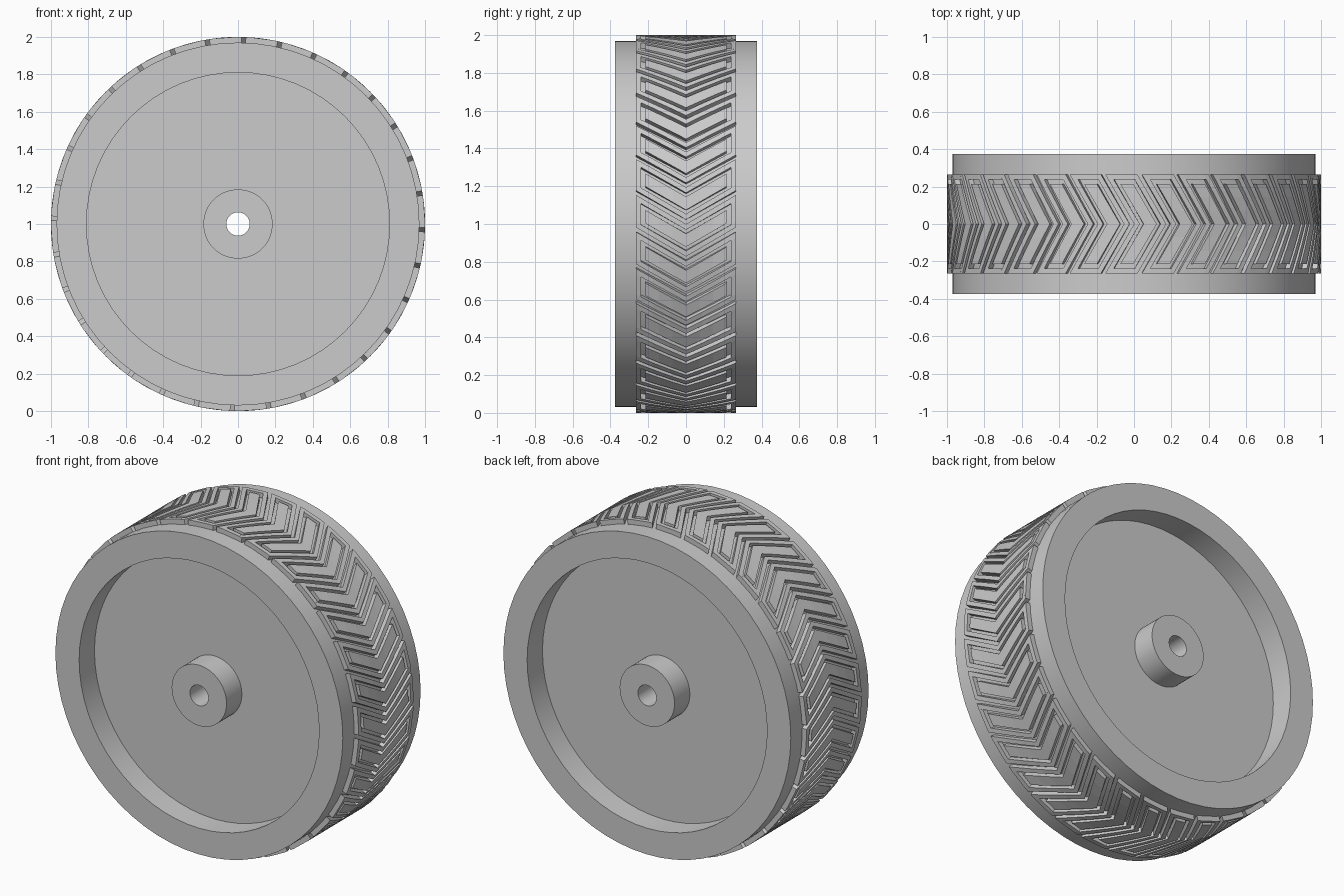
import bpy, bmesh, math

cube = bpy.data.objects.get("Cube")
if cube:
    bpy.data.objects.remove(cube)

mat = bpy.data.materials.new("light grey")
mat.use_nodes = True
GREY = (0.6, 0.6, 0.6, 1)
mat.diffuse_color = GREY
mat.node_tree.nodes["Principled BSDF"].inputs["Base Color"].default_value = GREY

BODY_R, TREAD_R, TREAD_W = 0.97, 1.0, 0.265
PERIODS = 32
STEP = math.tau / PERIODS
SWEEP = 0.155               # how far the chevron tip leads its ends
START = math.radians(2.4)   # leading edge of the first block at the side


def on_wheel(angle, y, r):
    """Point on the wheel, angle measured clockwise from the top."""
    return (r * math.sin(angle), y, 1 + r * math.cos(angle))


def finish(bm, name):
    bmesh.ops.recalc_face_normals(bm, faces=bm.faces)
    mesh = bpy.data.meshes.new(name)
    bm.to_mesh(mesh)
    bm.free()
    mesh.materials.append(mat)
    obj = bpy.data.objects.new(name, mesh)
    bpy.context.collection.objects.link(obj)
    return obj


# Wheel body: closed profile (radius, y) turned round the axle
half = [(0.062, 0.375), (0.185, 0.375), (0.185, 0.227),
        (0.81, 0.227), (0.81, 0.375), (BODY_R, 0.375)]
profile = half + [(r, -y) for r, y in reversed(half)]
SIDES = 64
bm = bmesh.new()
rings = [[bm.verts.new(on_wheel(math.tau * i / SIDES, y, r)) for r, y in profile]
         for i in range(SIDES)]
for i in range(SIDES):
    a, b = rings[i], rings[(i + 1) % SIDES]
    for j in range(len(profile)):
        k = (j + 1) % len(profile)
        bm.faces.new((a[j], a[k], b[k], b[j]))
body = finish(bm, "wheel_body")
bpy.context.view_layer.objects.active = body
body.select_set(True)
bpy.ops.object.shade_smooth_by_angle(angle=math.radians(30))
body.select_set(False)


def chevron_bar(bm, base, a0, a1, y0, y1, side, cuts):
    """Raised bar between two swept edges, on one side of the centre line."""
    sections = []
    for c in range(cuts + 1):
        y = y0 + (y1 - y0) * c / cuts
        lead = base + SWEEP * (1 - y / TREAD_W)
        sections.append([bm.verts.new(on_wheel(lead + a, side * y, r))
                         for a, r in ((a0, BODY_R - 0.01), (a0, TREAD_R),
                                      (a1, TREAD_R), (a1, BODY_R - 0.01))])
    for p, q in zip(sections, sections[1:]):
        for j in range(4):
            k = (j + 1) % 4
            bm.faces.new((p[j], p[k], q[k], q[j]))
    bm.faces.new(sections[0])
    bm.faces.new(sections[-1])


# Tread: each block is a chevron frame round a raised chevron core
BLOCK, RAIL, GROOVE = STEP - 0.024, 0.03, 0.021
core = RAIL + GROOVE
bars = [
    (0, RAIL, 0, TREAD_W, 3),
    (BLOCK - RAIL, BLOCK, 0, TREAD_W, 3),
    (RAIL, BLOCK - RAIL, TREAD_W - 0.027, TREAD_W, 1),
    (core, BLOCK - core, 0, TREAD_W - 0.05, 3),
]
bm = bmesh.new()
for n in range(PERIODS):
    for side in (-1, 1):
        for a0, a1, y0, y1, cuts in bars:
            chevron_bar(bm, START + n * STEP, a0, a1, y0, y1, side, cuts)
# Join the halves along the centre line and drop the hidden walls there
bmesh.ops.remove_doubles(bm, verts=bm.verts, dist=0.0001)
bmesh.ops.delete(bm, geom=[f for f in bm.faces
                           if all(abs(v.co.y) < 0.0001 for v in f.verts)],
                 context='FACES')
finish(bm, "chevron_tread")
